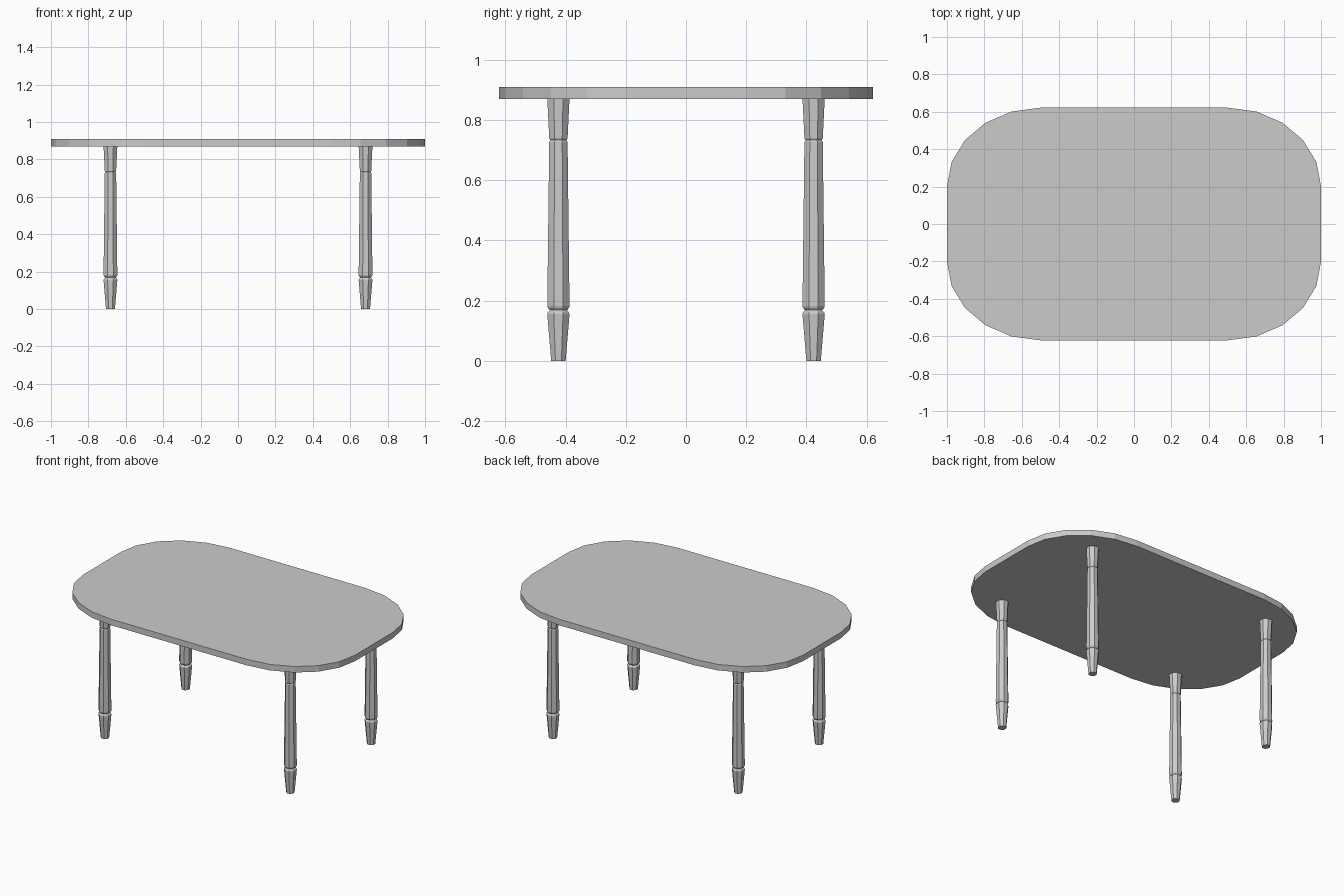
import bpy, bmesh
from math import sin, cos, pi, radians

if "Cube" in bpy.data.objects:
    bpy.data.objects.remove(bpy.data.objects["Cube"])

SIDES = 8


def make_object(name, rings):
    """Skin a stack of equal-length rings and cap both ends."""
    bm = bmesh.new()
    loops = [[bm.verts.new(p) for p in ring] for ring in rings]
    n = len(loops[0])
    for a, b in zip(loops, loops[1:]):
        for i in range(n):
            j = (i + 1) % n
            bm.faces.new((a[i], a[j], b[j], b[i]))
    bm.faces.new(loops[0][::-1])
    bm.faces.new(loops[-1])
    bmesh.ops.recalc_face_normals(bm, faces=bm.faces)
    mesh = bpy.data.meshes.new(name)
    bm.to_mesh(mesh)
    bm.free()
    obj = bpy.data.objects.new(name, mesh)
    bpy.context.collection.objects.link(obj)
    return obj


# Tabletop: rectangle with elliptical corners of five segments
outline = []
for k, (sx, sy) in enumerate([(1, 1), (-1, 1), (-1, -1), (1, -1)]):
    for s in range(6):
        a = radians(90 * k + 18 * s)
        outline.append((sx * 0.5 + 0.5 * cos(a), sy * 0.2 + 0.422 * sin(a)))
make_object("tabletop", [[(x, y, z) for x, y in outline] for z in (0.87, 0.91)])

# Turned legs: (radius, height) profile with foot, groove, shaft and capital
profile = [(0.026, 0), (0.040, 0.155), (0.038, 0.161), (0.031, 0.168),
           (0.038, 0.176), (0.040, 0.182), (0.033, 0.727), (0.029, 0.733),
           (0.033, 0.739), (0.040, 0.872)]
for side, sx in (("left", -1), ("right", 1)):
    for end, sy in (("front", -1), ("back", 1)):
        rings = [[(sx * 0.682 + r * cos(2 * pi * (i + 0.5) / SIDES) ,
                   sy * 0.424 + r * sin(2 * pi * (i + 0.5) / SIDES), z)
                  for i in range(SIDES)] for r, z in profile]
        make_object(f"{end}_{side}_leg", rings)
